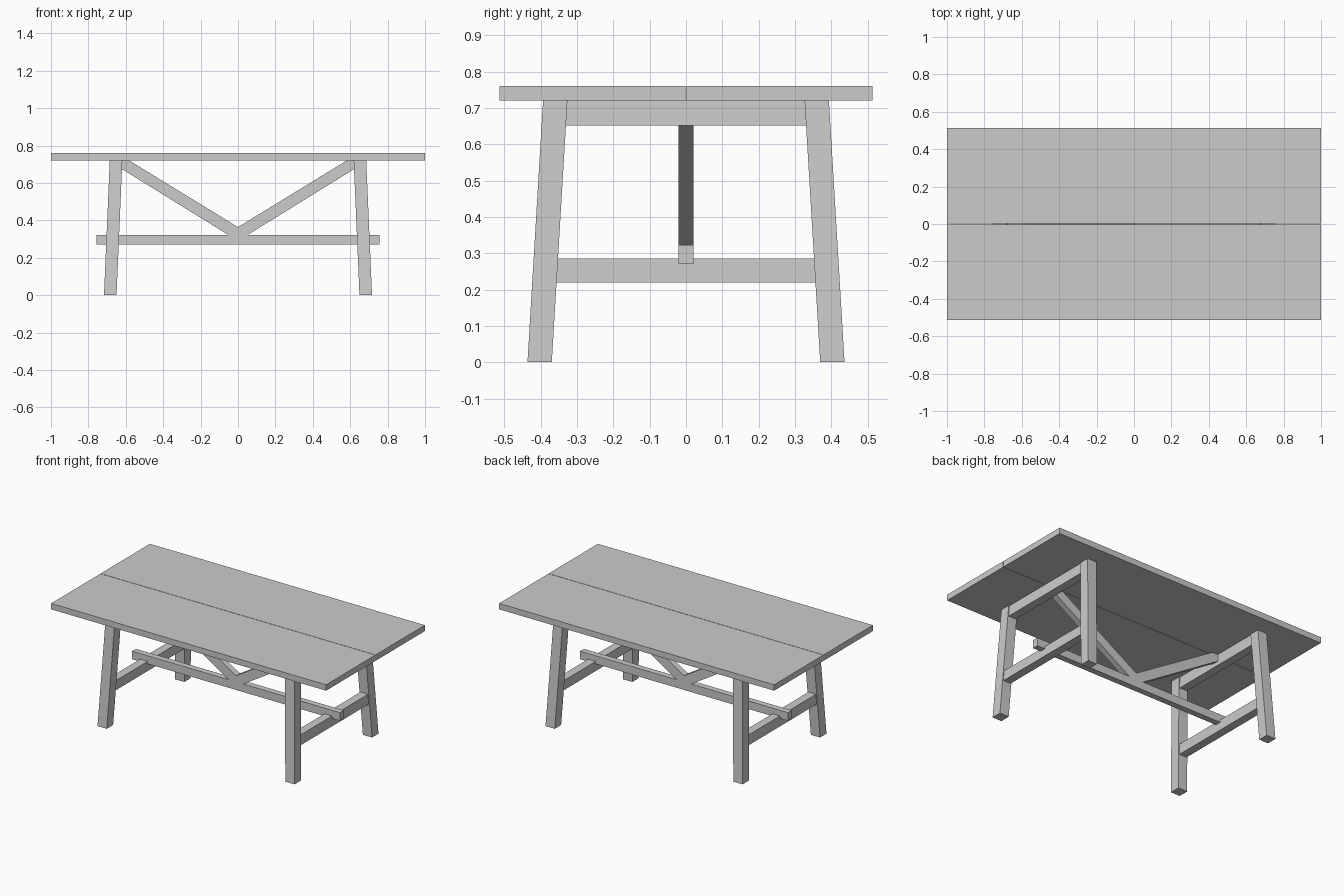
import bpy, bmesh

if "Cube" in bpy.data.objects:
    bpy.data.objects.remove(bpy.data.objects["Cube"])

TOP_Z, UNDER_Z = 0.76, 0.721


def make(name, verts, faces):
    mesh = bpy.data.meshes.new(name)
    bm = bmesh.new()
    vs = [bm.verts.new(v) for v in verts]
    for f in faces:
        bm.faces.new([vs[i] for i in f])
    bmesh.ops.recalc_face_normals(bm, faces=bm.faces)
    bm.to_mesh(mesh)
    bm.free()
    ob = bpy.data.objects.new(name, mesh)
    bpy.context.collection.objects.link(ob)
    return ob


def loft(name, a, b):
    """Solid between two matching outlines."""
    n = len(a)
    sides = [(i, (i + 1) % n, n + (i + 1) % n, n + i) for i in range(n)]
    return make(name, a + b, [tuple(range(n)), tuple(range(n, 2 * n))] + sides)


def rect(x0, x1, y0, y1, z):
    return [(x0, y0, z), (x1, y0, z), (x1, y1, z), (x0, y1, z)]


def box(name, x0, x1, y0, y1, z0, z1):
    return loft(name, rect(x0, x1, y0, y1, z0), rect(x0, x1, y0, y1, z1))


# Splay of the legs: centre line positions at height z
def leg_x(z):
    return 0.683 - 0.031 * z / UNDER_Z


def leg_y(z):
    return 0.403 - 0.043 * z / UNDER_Z


LEG = 0.0335     # half width of a leg
RAIL = 0.0275    # half thickness of a rail

# Table top: two planks with a fine gap
for name, s in (("front_plank", -1), ("back_plank", 1)):
    y0, y1 = sorted((s * 0.0015, s * 0.513))
    box(name, -1, 1, y0, y1, UNDER_Z, TOP_Z)

for side, sx in (("left", -1), ("right", 1)):
    # Splayed legs
    for end, sy in (("front", -1), ("back", 1)):
        a, b = [rect(sx * leg_x(z) - LEG, sx * leg_x(z) + LEG,
                     sy * leg_y(z) - LEG, sy * leg_y(z) + LEG, z) for z in (0, UNDER_Z)]
        loft(f"{end}_{side}_leg", a, b)

    # Cross rails leaning with the legs, cut to meet their inner faces
    for name, z0, z1 in (("lower_rail", 0.22, 0.286), ("upper_rail", 0.652, UNDER_Z)):
        a, b = [rect(sx * leg_x(z) - RAIL, sx * leg_x(z) + RAIL,
                     LEG - leg_y(z), leg_y(z) - LEG, z) for z in (z0, z1)]
        loft(f"{side}_{name}", a, b)

    # Diagonal brace from the beam centre up to the upper rail
    profile = [(0, 0.364), (0.583, UNDER_Z), (0.63, UNDER_Z),
               (0.63, 0.68), (0.053, 0.323), (0, 0.323)]
    loft(f"{side}_brace",
         [(sx * x, -0.02, z) for x, z in profile],
         [(sx * x, 0.02, z) for x, z in profile])

# Long stretcher beam, notched over the lower rails
box("stretcher_beam", -0.757, 0.757, -0.02, 0.02, 0.27, 0.323)
